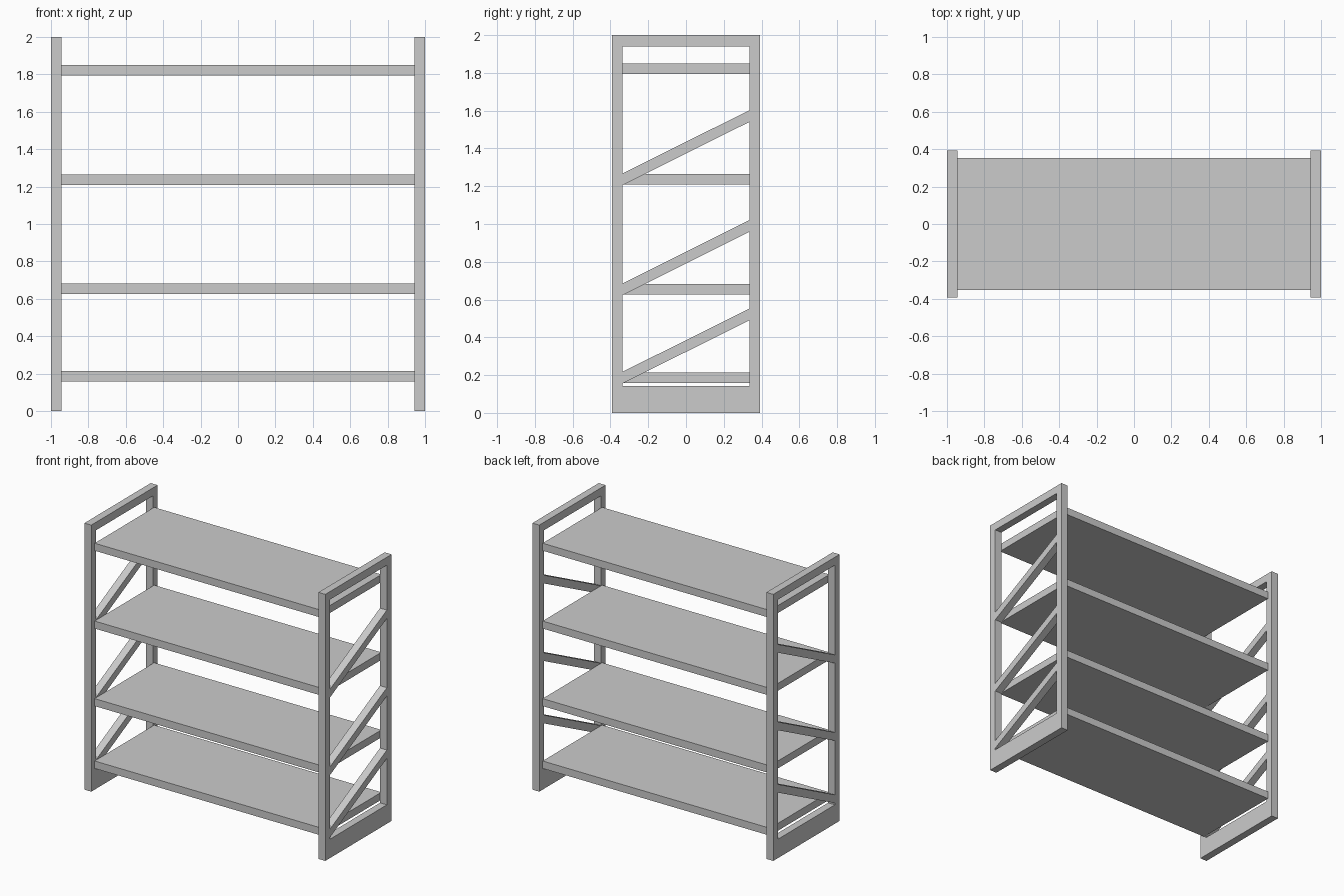
import bpy, bmesh

if "Cube" in bpy.data.objects:
    bpy.data.objects.remove(bpy.data.objects["Cube"])

X_OUT, X_IN = 1.0, 0.943      # side frame outer / inner face
Y_OUT, Y_IN = 0.393, 0.337    # post outer / inner face
SHELF_Y, THICK = 0.353, 0.056
SHELVES = [0.159, 0.627, 1.209, 1.793]   # underside heights


def prism(name, profile, x0, x1):
    """Extrude a closed (y, z) profile along x."""
    bm = bmesh.new()
    face = bm.faces.new([bm.verts.new((x0, y, z)) for y, z in profile])
    ext = bmesh.ops.extrude_face_region(bm, geom=[face])
    moved = [v for v in ext["geom"] if isinstance(v, bmesh.types.BMVert)]
    bmesh.ops.translate(bm, verts=moved, vec=(x1 - x0, 0, 0))
    bmesh.ops.recalc_face_normals(bm, faces=bm.faces)
    mesh = bpy.data.meshes.new(name)
    bm.to_mesh(mesh)
    bm.free()
    obj = bpy.data.objects.new(name, mesh)
    bpy.context.collection.objects.link(obj)
    return obj


def rect(y0, y1, z0, z1):
    return [(y0, z0), (y1, z0), (y1, z1), (y0, z1)]


def both_sides(name, profile):
    """Part of the right side frame, mirrored to the left."""
    obj = prism(name, profile, X_IN, X_OUT)
    obj.modifiers.new("mirror", "MIRROR").use_axis[0] = True


# Side frames: posts, top rails and deep foot rails
both_sides("front_post", rect(-Y_OUT, -Y_IN, 0, 2))
both_sides("back_post", rect(Y_IN, Y_OUT, 0, 2))
both_sides("top_rail", rect(-Y_IN, Y_IN, 1.94, 2))
both_sides("foot_rail", rect(-Y_IN, Y_IN, 0, 0.142))

# Diagonal braces rising to the back above the lower three shelves
for i, z in enumerate(SHELVES[:3]):
    a, b = z - 0.004, z + 0.332
    both_sides(f"brace_{i + 1}", [(-Y_IN, a), (Y_IN, b),
                                  (Y_IN, b + 0.062), (-Y_IN, a + 0.062)])

# Shelves
for i, z in enumerate(SHELVES):
    prism(f"shelf_{i + 1}", rect(-SHELF_Y, SHELF_Y, z, z + THICK), -X_IN, X_IN)
